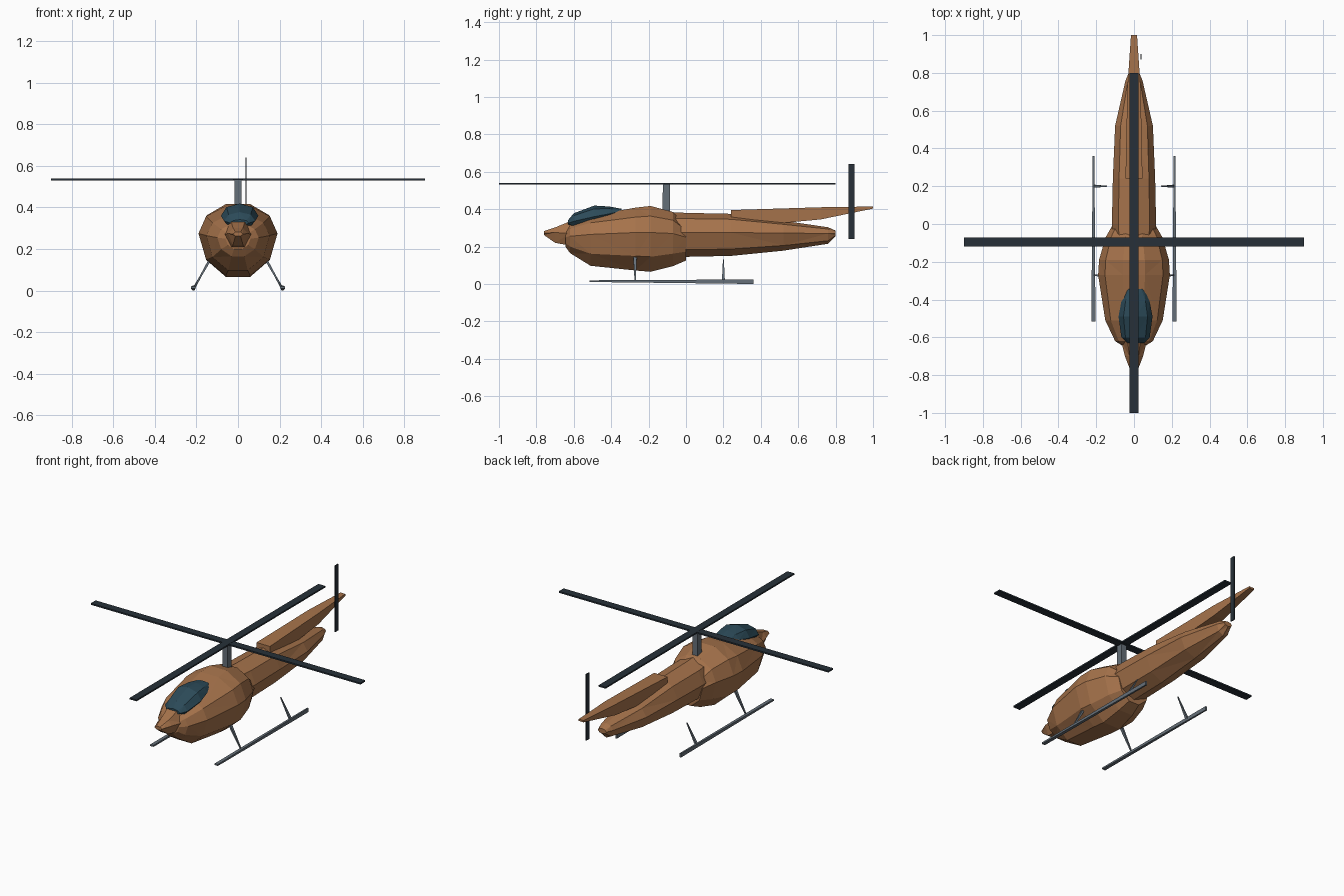
import bpy, bmesh, math
from mathutils import Vector

if "Cube" in bpy.data.objects:
    bpy.data.objects.remove(bpy.data.objects["Cube"])


def material(name, rgb):
    m = bpy.data.materials.new(name)
    m.diffuse_color = (*rgb, 1)
    m.use_nodes = True
    m.node_tree.nodes["Principled BSDF"].inputs["Base Color"].default_value = m.diffuse_color
    return m


ORANGE = material("orange_paint", (0.38, 0.17, 0.07))
GLASS = material("dark_glass", (0.025, 0.07, 0.10))
BLADE = material("blade_black", (0.02, 0.03, 0.04))
METAL = material("grey_metal", (0.13, 0.16, 0.19))


def skin(name, rings, mat):
    """Bridge a list of equal-length point rings and cap both ends."""
    bm = bmesh.new()
    rows = [[bm.verts.new(p) for p in ring] for ring in rings]
    n = len(rows[0])
    for a, b in zip(rows, rows[1:]):
        for i in range(n):
            j = (i + 1) % n
            bm.faces.new((a[i], a[j], b[j], b[i]))
    bm.faces.new(rows[0])
    bm.faces.new(rows[-1])
    bmesh.ops.triangulate(bm, faces=[f for f in bm.faces if len(f.verts) == 4])
    bmesh.ops.recalc_face_normals(bm, faces=bm.faces)
    me = bpy.data.meshes.new(name)
    bm.to_mesh(me)
    bm.free()
    me.materials.append(mat)
    ob = bpy.data.objects.new(name, me)
    bpy.context.collection.objects.link(ob)
    return ob


def hull(name, sections, sides, mat, cx=0):
    """Sections: y, half width, z of widest line, bottom z, top z."""
    peak = max(math.sin(2 * math.pi * i / sides) for i in range(sides))
    rings = []
    for y, hw, zm, zb, zt in sections:
        ring = []
        for i in range(sides):
            a = 2 * math.pi * i / sides
            s = math.sin(a) / peak
            ring.append((cx + hw * math.cos(a), y, zm + s * ((zt - zm) if s > 0 else (zm - zb))))
        rings.append(ring)
    return skin(name, rings, mat)


def bar(name, p, q, size_p, size_q, mat, side=(1, 0, 0)):
    """Four-sided bar from p to q with its own (side, up) size at each end."""
    p, q = Vector(p), Vector(q)
    d = (q - p).normalized()
    u = Vector(side)
    u = (u - d * u.dot(d)).normalized()
    v = d.cross(u)
    rings = [[c + u * (sx * s[0] / 2) + v * (sy * s[1] / 2)
              for sx, sy in ((-1, -1), (1, -1), (1, 1), (-1, 1))]
             for c, s in ((p, size_p), (q, size_q))]
    return skin(name, rings, mat)


# Cabin body, nose and tail boom
hull("cabin", [(-0.645, .06, .25, .20, .29), (-0.62, .10, .255, .165, .32),
               (-0.51, .152, .265, .097, .365), (-0.27, .19, .275, .072, .408),
               (-0.19, .185, .275, .065, .417), (-0.07, .15, .27, .095, .385),
               (0.0, .11, .25, .125, .31)], 10, ORANGE)
hull("nose", [(-0.76, .025, .272, .262, .282), (-0.70, .048, .275, .22, .302),
              (-0.62, .068, .27, .205, .335), (-0.55, .07, .27, .205, .345)], 6, ORANGE)
hull("tail_boom", [(-0.10, .11, .275, .145, .385), (0.0, .117, .275, .145, .38),
                   (0.24, .112, .275, .150, .375), (0.52, .10, .272, .178, .338),
                   (0.76, .045, .27, .215, .303), (0.80, .028, .27, .255, .285)], 8, ORANGE)

# Tail fin wedge
skin("tail_fin", [[(-w, y, zb), (w, y, zb), (w, y, zt), (-w, y, zt)]
                  for y, w, zb, zt in ((0.24, .045, .30, .395), (0.72, .035, .345, .41),
                                       (1.0, .016, .403, .414))], ORANGE)

# Canopy glass
hull("canopy", [(-0.63, .045, .325, .315, .342), (-0.60, .075, .335, .30, .378),
                (-0.49, .09, .36, .31, .419), (-0.41, .075, .375, .33, .414),
                (-0.345, .045, .39, .35, .402)], 8, GLASS, cx=0.008)

# Rotor mast and main rotor
bar("rotor_mast", (0, -0.105, 0.37), (0, -0.105, 0.54), (.036, .04), (.034, .038), METAL)
bar("main_blade_cross", (-0.9, -0.095, 0.535), (0.9, -0.095, 0.535),
    (.046, .009), (.046, .009), BLADE, side=(0, 1, 0))
bar("main_blade_long", (0, -1.0, 0.536), (0, 0.8, 0.536), (.046, .009), (.046, .009), BLADE)

# Tail rotor
bar("tail_rotor", (0.038, 0.885, 0.24), (0.038, 0.885, 0.64), (.006, .03), (.006, .03), BLADE)

# Landing skids and struts, mirrored left and right
for label, s in (("left", -1), ("right", 1)):
    bar(label + "_skid", (s * .215, -0.515, .015), (s * .214, 0.36, .012),
        (.022, .009), (.009, .024), METAL)
    bar(label + "_front_strut", (s * .212, -0.272, .012), (s * .14, -0.272, .14),
        (.006, .006), (.018, .012), METAL, side=(0, 1, 0))
    bar(label + "_rear_strut", (s * .212, 0.20, .012), (s * .145, 0.20, .13),
        (.016, .012), (.005, .005), METAL, side=(0, 1, 0))
